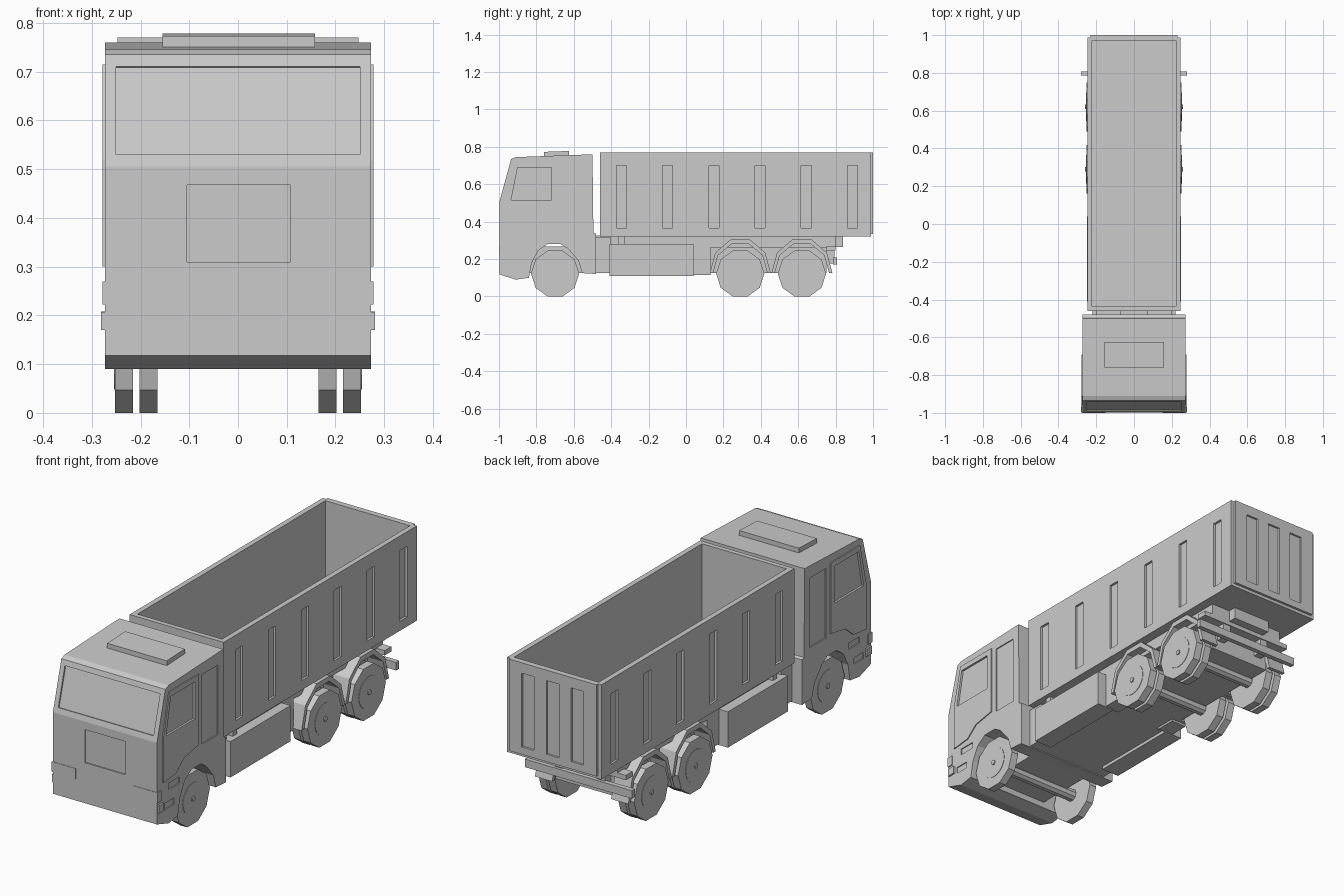
import bpy, bmesh, math
from mathutils import Vector

if "Cube" in bpy.data.objects:
    bpy.data.objects.remove(bpy.data.objects["Cube"])


def build(name, prisms, cutter=None):
    """One object from a list of (points, extrusion vector) prisms."""
    bm = bmesh.new()
    for pts, vec in prisms:
        a = [bm.verts.new(p) for p in pts]
        b = [bm.verts.new(Vector(p) + Vector(vec)) for p in pts]
        bm.faces.new(a)
        bm.faces.new(b[::-1])
        for i in range(len(a)):
            j = (i + 1) % len(a)
            bm.faces.new((a[j], a[i], b[i], b[j]))
    bmesh.ops.recalc_face_normals(bm, faces=bm.faces)
    me = bpy.data.meshes.new(name)
    bm.to_mesh(me)
    bm.free()
    ob = bpy.data.objects.new(name, me)
    bpy.context.scene.collection.objects.link(ob)
    if cutter:
        m = ob.modifiers.new("recess", 'BOOLEAN')
        m.operation = 'DIFFERENCE'
        m.solver = 'EXACT'
        m.object = cutter
    return ob


def side(pts, x0, x1):
    """Side profile of (y, z) points extruded across x."""
    return [(x0, y, z) for y, z in pts], (x1 - x0, 0, 0)


def box(x0, x1, y0, y1, z0, z1):
    return side([(y0, z0), (y1, z0), (y1, z1), (y0, z1)], x0, x1)


def ring(y, z, r, n):
    return [(y + r * math.cos(2 * math.pi * i / n), z + r * math.sin(2 * math.pi * i / n))
            for i in range(n)]


def make_cutter(name, prisms):
    ob = build(name, prisms)
    ob.hide_render = True
    ob.hide_set(True)
    ob.display_type = 'WIRE'
    return ob


SIDES = ((1, "right"), (-1, "left"))
WHEEL_Z, WHEEL_R = 0.1225, 0.129
FRONT_Y, REAR_YS = -0.70, (0.29, 0.62)

# Cab recesses: windscreen, front panel, side windows and marker slots
n = Vector((0, -0.235, 0.065)).normalized()
screen = [(-0.25, -0.990, 0.53), (0.25, -0.990, 0.53), (0.25, -0.940, 0.71), (-0.25, -0.940, 0.71)]
cuts = [([Vector(p) - n * 0.006 for p in screen], n * 0.04),
        box(-0.105, 0.108, -1.03, -0.992, 0.31, 0.467)]
for s, _ in SIDES:
    a, b = s * 0.268, s * 0.30
    cuts += [side([(-0.935, 0.515), (-0.72, 0.515), (-0.72, 0.69), (-0.90, 0.69)], a, b),
             box(a, b, -0.66, -0.54, 0.37, 0.70),
             box(a, b, -0.91, -0.83, 0.25, 0.28),
             box(a, b, -0.94, -0.87, 0.165, 0.195)]
cab_cut = make_cutter("cab_recess_cutter", cuts)

# Cab body with wheel arches
cab = [(-0.998, 0.118), (-0.998, 0.505), (-0.935, 0.735), (-0.91, 0.745), (-0.50, 0.760),
       (-0.495, 0.34), (-0.48, 0.335), (-0.48, 0.12), (-0.555, 0.125), (-0.575, 0.19),
       (-0.63, 0.255), (-0.67, 0.28), (-0.74, 0.28), (-0.79, 0.245), (-0.825, 0.18),
       (-0.84, 0.10), (-0.91, 0.09)]
build("cab", [side(cab, -0.273, 0.273)], cab_cut)
build("roof_hatch", [side([(-0.76, 0.745), (-0.625, 0.75), (-0.625, 0.778), (-0.76, 0.773)],
                          -0.155, 0.158)])

# Doors and headlights
for s, label in SIDES:
    door = [(-0.955, 0.30), (-0.86, 0.31), (-0.80, 0.36), (-0.69, 0.38), (-0.69, 0.715),
            (-0.91, 0.715), (-0.955, 0.52)]
    build("door_" + label, [side(door, s * 0.270, s * 0.278)], cab_cut)
    build("headlight_" + label, [box(s * 0.152, s * 0.278, -1.0, -0.97, 0.222, 0.27)])
    build("bumper_corner_" + label, [box(s * 0.26, s * 0.281, -0.995, -0.955, 0.17, 0.207)])

# Cargo bed: side slots and open cavity
bed_cuts = [box(-0.222, 0.222, -0.437, 0.972, 0.345, 0.9)]
for i in range(6):
    y = -0.345 + i * 0.247
    for s, _ in SIDES:
        bed_cuts.append(box(s * 0.236, s * 0.3, y - 0.027, y + 0.027, 0.365, 0.70))
bed_cut = make_cutter("bed_cutter", bed_cuts)
build("cargo_bed", [box(-0.247, 0.247, -0.46, 0.988, 0.32, 0.77)], bed_cut)

# Tailgate with three slots
gate_cut = make_cutter("tailgate_cutter",
                       [box(x - 0.033, x + 0.033, 0.990, 1.05, 0.37, 0.72) for x in (-0.13, 0, 0.13)])
build("tailgate", [box(-0.23, 0.23, 0.98, 1.0, 0.335, 0.77)], gate_cut)

# Chassis, frame rails and rear bumper
build("chassis", [box(-0.16, 0.16, -0.90, 0.75, 0.125, 0.268)])
for s, label in SIDES:
    build("frame_rail_" + label, [box(s * 0.07, s * 0.20, -0.49, 0.80, 0.262, 0.325)])
    build("bumper_bracket_" + label, [box(s * 0.09, s * 0.13, 0.74, 0.795, 0.175, 0.265)])
build("rear_cross_member", [box(-0.10, 0.10, 0.74, 0.84, 0.265, 0.325)])
build("rear_bumper", [box(-0.281, 0.281, 0.785, 0.808, 0.17, 0.208)])
build("rear_light_bar", [box(-0.245, 0.245, 0.75, 0.80, 0.245, 0.268)])

# Side tanks, caps and links
for s, label in SIDES:
    build("tank_" + label, [box(s * 0.155, s * 0.248, -0.41, 0.04, 0.11, 0.28)])
    build("tank_cap_" + label, [box(s * 0.19, s * 0.225, -0.36, -0.33, 0.275, 0.322)])
    build("cab_link_" + label, [box(s * 0.12, s * 0.22, -0.49, -0.40, 0.125, 0.315)])
    build("side_link_" + label, [box(s * 0.12, s * 0.20, 0.03, 0.13, 0.115, 0.262)])

# Wheels: single front, twin rear, with rim disc and hub
for s, label in SIDES:
    for k, y in enumerate((FRONT_Y,) + REAR_YS):
        tyres = [side(ring(y, WHEEL_Z, WHEEL_R, 10), s * 0.215, s * 0.252)]
        if k:
            tyres.append(side(ring(y, WHEEL_Z, WHEEL_R, 10), s * 0.165, s * 0.202))
        build(f"tyre_{label}_{k}", tyres)
        build(f"rim_{label}_{k}", [side(ring(y, WHEEL_Z, 0.075, 20), s * 0.245, s * 0.254)])
        build(f"hub_{label}_{k}", [side(ring(y, WHEEL_Z, 0.012, 10), s * 0.245, s * 0.259)])
for k, y in enumerate((FRONT_Y,) + REAR_YS):
    build(f"axle_{k}", [side(ring(y, WHEEL_Z, 0.03, 10), -0.22, 0.22)])

# Rear mudguards: arched strips over each rear wheel
for s, label in SIDES:
    for k, y in enumerate(REAR_YS):
        angles = [math.radians(a) for a in ((0, 35, 72, 108, 145, 180))]
        if k == 0:
            angles = angles[:]
        outer = [(y + 0.163 * math.cos(a), 0.125 + 0.19 * math.sin(a)) for a in angles]
        inner = [(y + 0.145 * math.cos(a), 0.125 + 0.165 * math.sin(a)) for a in reversed(angles)]
        build(f"mudguard_{label}_{k}", [side(outer + inner, s * 0.155, s * 0.245)])
